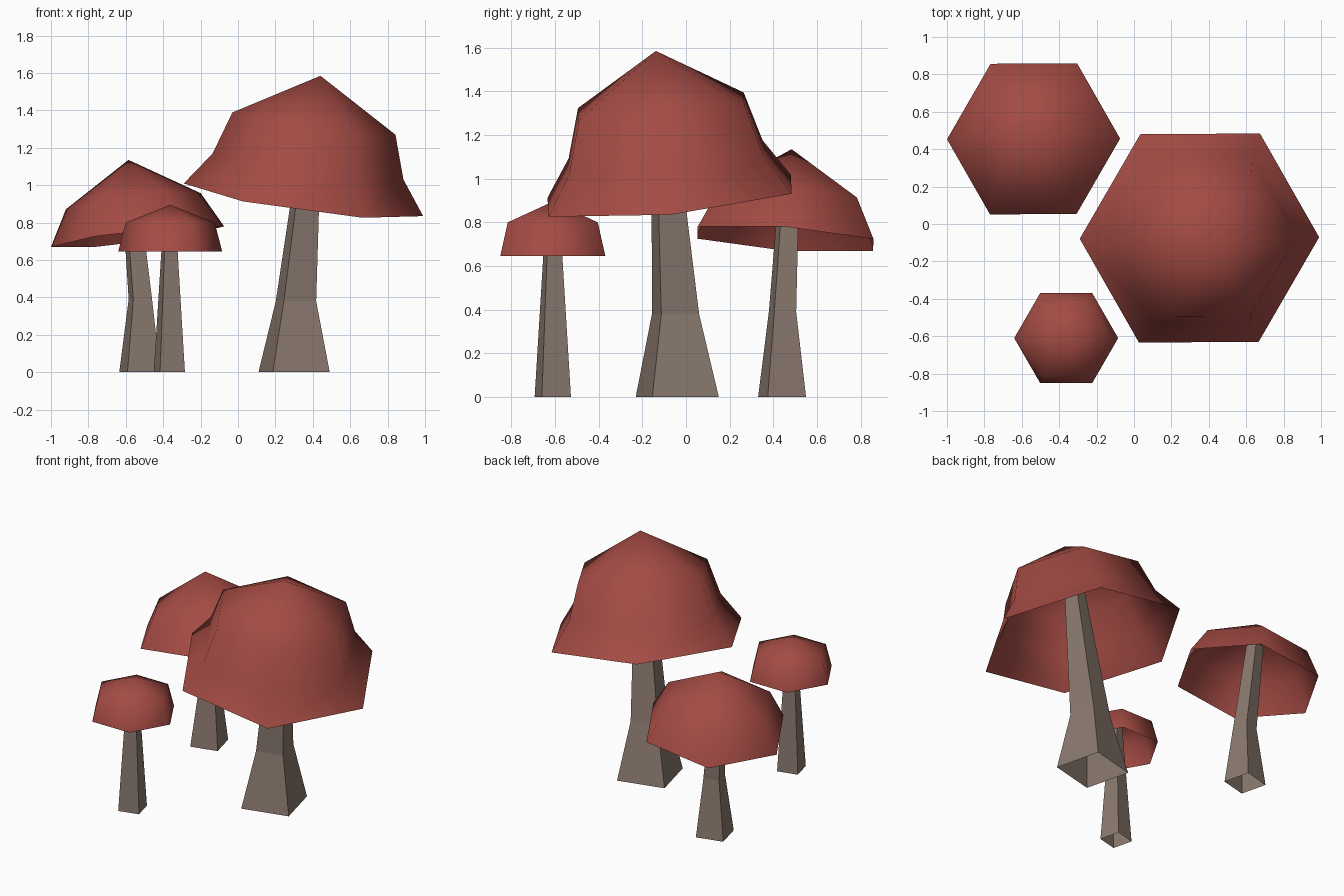
import bpy, bmesh, math
from mathutils import Vector

if "Cube" in bpy.data.objects:
    bpy.data.objects.remove(bpy.data.objects["Cube"])


def material(name, rgb):
    m = bpy.data.materials.new(name)
    m.diffuse_color = (*rgb, 1)
    m.use_nodes = True
    m.node_tree.nodes["Principled BSDF"].inputs["Base Color"].default_value = m.diffuse_color
    return m


RED = material("cap red", (0.37, 0.07, 0.058))
BROWN = material("stem brown", (0.255, 0.192, 0.158))


def ring(bm, center, radius, sides, start, rot=None):
    """Regular polygon of vertices, optionally tilted."""
    out = []
    for i in range(sides):
        a = start + math.tau * i / sides
        v = Vector((radius * math.cos(a), radius * math.sin(a), 0))
        if rot:
            v.rotate(rot)
        out.append(bm.verts.new(Vector(center) + v))
    return out


def bridge(bm, lower, upper):
    n = len(lower)
    for i in range(n):
        j = (i + 1) % n
        bm.faces.new((lower[i], lower[j], upper[j], upper[i]))


def finish(bm, name, mat, smooth):
    me = bpy.data.meshes.new(name)
    for f in bm.faces:
        f.smooth = smooth
    bm.to_mesh(me)
    bm.free()
    me.materials.append(mat)
    ob = bpy.data.objects.new(name, me)
    bpy.context.collection.objects.link(ob)


def cap(name, center, axis, profile, height):
    """Open six-sided shell: (radius, height) rings along a tilted axis, closed by a point."""
    bm = bmesh.new()
    axis = Vector(axis).normalized()
    rot = Vector((0, 0, 1)).rotation_difference(axis)
    center = Vector(center)
    rings = [ring(bm, center + axis * h, r, 6, 0, rot) for r, h in profile]
    for lo, hi in zip(rings, rings[1:]):
        bridge(bm, lo, hi)
    tip = bm.verts.new(center + axis * height)
    top = rings[-1]
    for i in range(6):
        bm.faces.new((top[i], top[(i + 1) % 6], tip))
    finish(bm, name, RED, True)


def stem(name, sections):
    """Open four-sided tube through (x, y, z, radius) sections."""
    bm = bmesh.new()
    rings = [ring(bm, (x, y, z), r, 4, math.radians(-31)) for x, y, z, r in sections]
    for lo, hi in zip(rings, rings[1:]):
        bridge(bm, lo, hi)
    finish(bm, name, BROWN, False)


# large mushroom
cap("large_cap", (0.35, -0.075, 0.922), (0.137, -0.095, 1),
    [(0.646, 0), (0.515, 0.18), (0.44, 0.413)], 0.672)
stem("large_stem", [(0.30, -0.04, 0, 0.222), (0.31, -0.048, 0.38, 0.126),
                    (0.395, -0.107, 1.32, 0.06)])

# medium mushroom
cap("medium_cap", (-0.537, 0.455, 0.725), (-0.119, 0.07, 1),
    [(0.466, 0), (0.363, 0.191)], 0.414)
stem("medium_stem", [(-0.525, 0.44, 0, 0.128), (-0.522, 0.442, 0.39, 0.073),
                     (-0.577, 0.473, 0.98, 0.053)])

# small mushroom
cap("small_cap", (-0.3625, -0.61, 0.645), (0, 0, 1),
    [(0.278, 0), (0.238, 0.155)], 0.25)
stem("small_stem", [(-0.367, -0.61, 0, 0.097), (-0.366, -0.61, 0.8, 0.04)])
